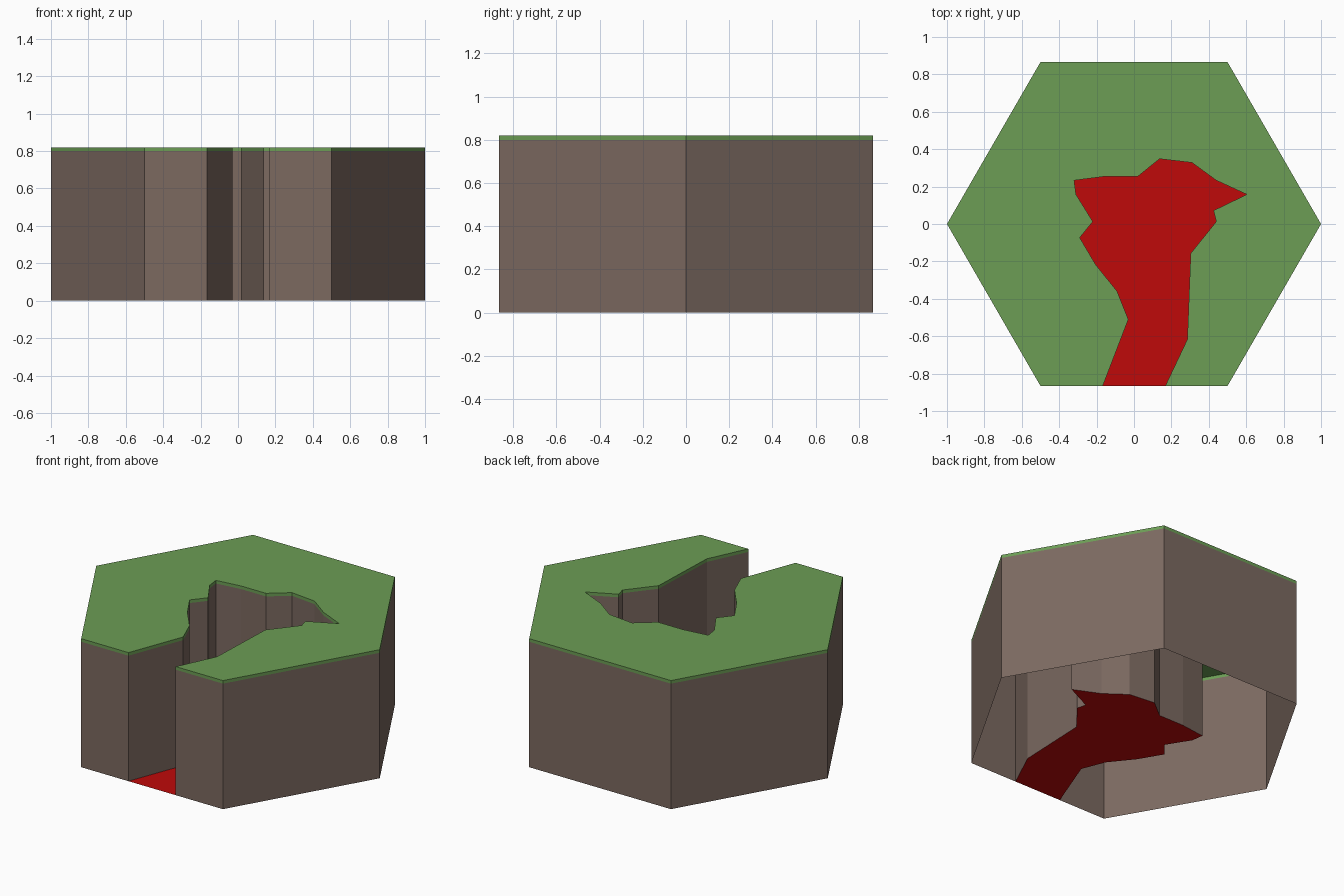
import bpy, bmesh, math

if "Cube" in bpy.data.objects:
    bpy.data.objects.remove(bpy.data.objects["Cube"])

H = math.sqrt(3) / 2      # hexagon half depth
ROCK_TOP, GRASS_TOP = 0.80, 0.82

# Cavity outline, from the left of the front opening round to its right
cavity = [(-0.167, -H), (-0.03, -0.51), (-0.09, -0.36), (-0.205, -0.217),
          (-0.29, -0.073), (-0.22, 0.013), (-0.31, 0.158), (-0.32, 0.233),
          (-0.157, 0.254), (0.02, 0.254), (0.137, 0.348), (0.31, 0.328),
          (0.44, 0.233), (0.603, 0.158), (0.425, 0.072), (0.44, 0.013),
          (0.303, -0.157), (0.285, -0.617), (0.167, -H)]
# Hexagon corners, counter-clockwise from front right to front left
hexagon = [(math.cos(math.radians(a)), math.sin(math.radians(a)))
           for a in range(-60, 241, 60)]
outline = cavity + hexagon


def material(name, color):
    mat = bpy.data.materials.new(name)
    mat.diffuse_color = (*color, 1)
    mat.use_nodes = True
    mat.node_tree.nodes["Principled BSDF"].inputs["Base Color"].default_value = mat.diffuse_color
    return mat


def add_part(name, points, z0, z1, mat, walls=True, cap=True):
    """Upright walls around an outline, optionally closed on top."""
    bm = bmesh.new()
    top = [bm.verts.new((x, y, z1)) for x, y in points]
    if walls:
        low = [bm.verts.new((x, y, z0)) for x, y in points]
        n = len(points)
        for i in range(n):
            j = (i + 1) % n
            bm.faces.new((low[i], low[j], top[j], top[i]))
    if cap:
        bm.faces.new(top)
    mesh = bpy.data.meshes.new(name)
    bm.to_mesh(mesh)
    bm.free()
    mesh.materials.append(mat)
    obj = bpy.data.objects.new(name, mesh)
    bpy.context.collection.objects.link(obj)
    return obj


# Rock walls, open underneath
add_part("rock_walls", outline, 0, ROCK_TOP,
         material("rock", (0.20, 0.142, 0.118)), cap=False)
# Thin grass layer: rim and top surface
add_part("grass_top", outline, ROCK_TOP, GRASS_TOP,
         material("grass", (0.15, 0.34, 0.09)))
# Red floor of the cavity (reversed so it faces up)
add_part("cavity_floor", cavity[::-1], 0, 0,
         material("red_floor", (0.52, 0.003, 0.003)), walls=False)
